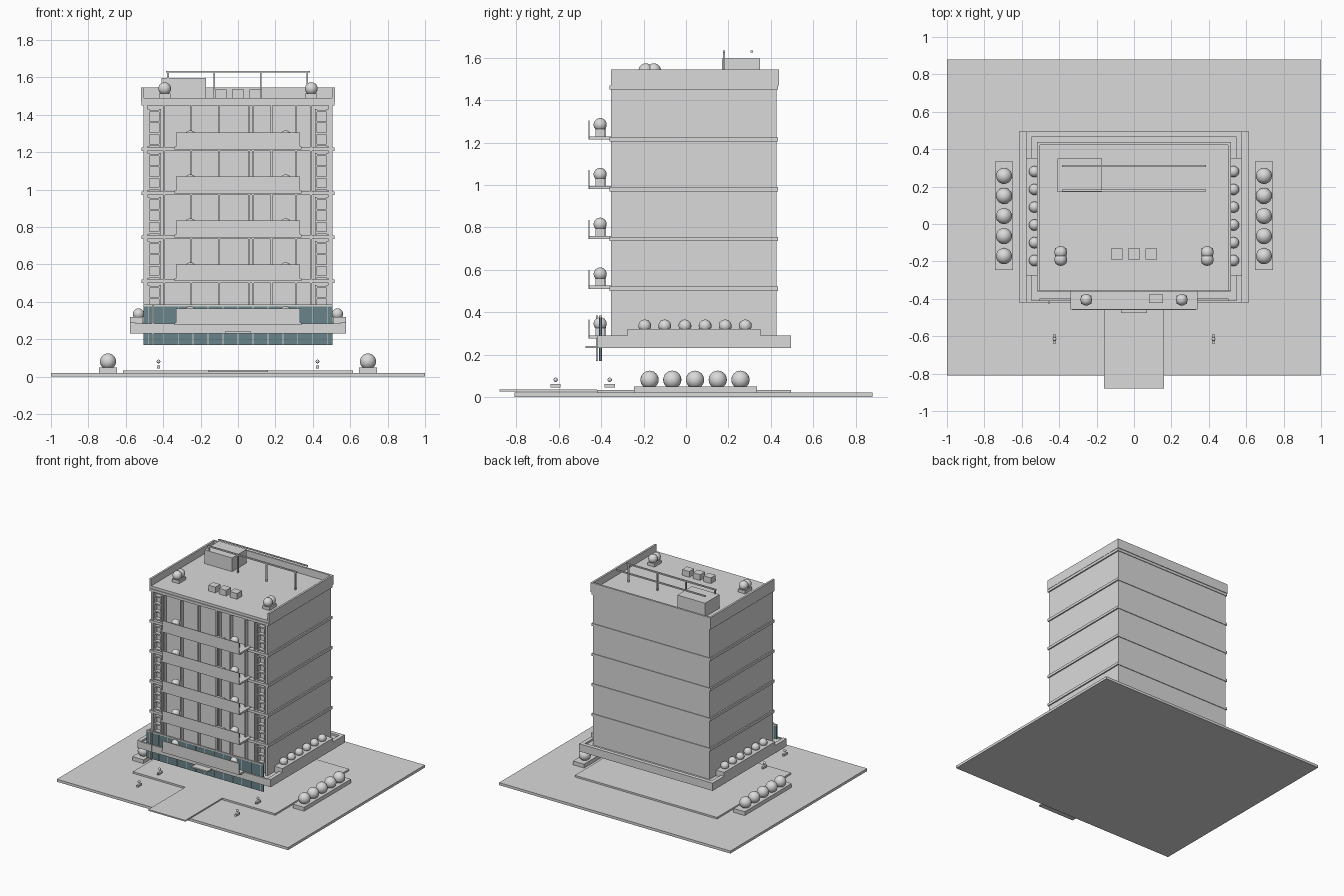
import bpy

cube = bpy.data.objects.get("Cube")
if cube:
    bpy.data.objects.remove(cube, do_unlink=True)


def make_material(name, red, green, blue):
    mat = bpy.data.materials.new(name)
    mat.use_nodes = True
    colour = (red, green, blue, 1)
    mat.diffuse_color = colour
    mat.node_tree.nodes["Principled BSDF"].inputs["Base Color"].default_value = colour
    return mat


grey = make_material("light grey", .7, .7, .7)
teal = make_material("dark teal glass", .14, .23, .25)


def box(name, x, y, z, material=grey):
    """Box from (low, high) ranges on each axis."""
    ranges = (x, y, z)
    bpy.ops.mesh.primitive_cube_add(size=1, location=[(low + high) / 2 for low, high in ranges])
    part = bpy.context.object
    part.name = name
    part.scale = [high - low for low, high in ranges]
    part.data.materials.append(material)


def ball(name, x, y, z, radius):
    bpy.ops.mesh.primitive_uv_sphere_add(
        segments=20, ring_count=12, radius=radius, location=(x, y, z))
    part = bpy.context.object
    part.name = name
    part.data.materials.append(grey)
    bpy.ops.object.shade_smooth_by_angle()


def around(centre, width):
    return (centre - width / 2, centre + width / 2)


def above(base, height):
    return (base, base + height)


def wide(half):
    return (-half, half)


def spaced(first, last, count):
    return [first + (last - first) * i / (count - 1) for i in range(count)]


# Shared dimensions
thin = .01
ground_top = .02
tower_half = .505
tower_front, tower_back = -.355, .428
wall_front = tower_front + .03
podium_half = .577
podium_front, podium_back = -.42, .495
podium_base, podium_top = .23, .275
glass_base, glass_top = .17, .375
roof_base, roof_top = .47 + 1, .49 + 1
parapet_top = roof_top + .055
storey = .235
floors = [podium_top + storey * level for level in range(5)]
mirrored = (-1, 1)

# Site: ground, paving and entrance path
box("ground", wide(1), (-.81, .88), (0, ground_top))
box("paving", wide(.615), (podium_front, podium_back), above(ground_top, .013))
box("entrance_path", wide(.16), (-.88, podium_front), above(ground_top + thin / 2, thin))

for side in mirrored:
    # Ground hedge planters
    hedge_x = side * .695
    box("ground_planter", around(hedge_x, .096), (-.245, .335), above(ground_top, .03))
    for y in spaced(-.172, .257, 5):
        ball("ground_bush", hedge_x, y, .081, .043)

    # Small path lights
    light_x = side * .425
    for y in (-.615, -.36):
        box("light_base", around(light_x, .016), around(y, .048), above(.044, .016))
        ball("light_globe", light_x, y, .081, thin)

    # Podium side rims and planters
    box("podium_side_rim", around(side * .562, .03), (podium_front, podium_back),
        above(podium_top, .015))
    box("podium_planter", around(side * .542, .07), (-.275, .352), above(podium_top, .045))
    for y in spaced(-.195, .28, 6):
        ball("podium_bush", side * .532, y, .335, .03)

# Podium slab, with rims at the back and front
box("podium_slab", wide(podium_half), (podium_front, podium_back), (podium_base, podium_top))
box("podium_back_rim", wide(podium_half), (podium_back - .03, podium_back),
    above(podium_top, .015))
box("podium_front_rim", wide(podium_half), above(podium_front, thin), above(podium_top, thin))

# Glazed screen at the entrance level
glass_y = -.404
box("entrance_glass", wide(tower_half), around(glass_y, thin), (glass_base, glass_top), teal)
box("glass_cap", wide(tower_half), around(glass_y, thin + .004), above(glass_top, thin))
for x in spaced(-.48, .48, 13):
    box("glass_mullion", around(x, .004), around(glass_y, thin + .004), (glass_base, glass_top))
box("entrance_pole", around(-.455, thin), around(podium_front, thin), (glass_base, glass_top + thin))
box("entrance_canopy", wide(.07), (-.475, glass_y), above(podium_base, thin))

# Tower: solid core with side walls projecting past the recessed front
box("tower_core", wide(tower_half - thin / 2), (wall_front, tower_back), (podium_base, roof_top))
for side in mirrored:
    box("side_wall", around(side * (tower_half - thin), thin * 2), (tower_front, tower_back),
        (podium_base, roof_top))

# Projecting band at each floor line
for z in floors[1:] + [roof_base - thin]:
    box("floor_band", wide(tower_half + thin), (tower_front - thin / 2, tower_back + thin / 2),
        around(z, thin * 2))

# Full-height front mullions
for x in (-.395, -.25, -.1, .06, .08, .18, .31, .39):
    box("front_mullion", around(x, thin), (tower_front, wall_front), (podium_top, roof_base))

for floor in floors:
    slab_top = floor + thin * 1.5
    for side in mirrored:
        # Narrow corner windows with crossbars
        window_x = side * .448
        for jamb in mirrored:
            box("window_jamb", around(window_x + jamb * .03, thin), (tower_front, wall_front),
                above(slab_top, .2))
        for z in spaced(slab_top + thin, slab_top + .19, 4):
            box("window_bar", around(window_x, .06), (tower_front, wall_front), around(z, thin))

        # Balcony planters
        bush_x, bush_y = side * .255, -.405
        box("balcony_planter", around(bush_x, .056), around(bush_y, .045), above(slab_top, .035))
        ball("balcony_bush", bush_x, bush_y, floor + .07, .031)

    # Balcony slab, solid front panel and low table
    box("balcony_slab", wide(.34), (-.457, wall_front), (floor, slab_top))
    box("balcony_front", wide(.332), around(-.457, thin / 2), above(floor, .09))
    box("balcony_table", around(.117, .075), around(-.4, .045), above(slab_top, .04))

# Roof slab with a parapet on three sides
roof_half = tower_half + thin
roof_back = tower_back + thin
box("roof_slab", wide(roof_half), (tower_front, roof_back), (roof_base, roof_top))
for side in mirrored:
    box("side_parapet", around(side * (roof_half - thin / 2), thin * 1.5),
        (tower_front, roof_back), (roof_base, parapet_top))
box("back_parapet", wide(roof_half), (roof_back - thin * 1.5, roof_back),
    (roof_base, parapet_top))

# Roof equipment
rail_height = .14
rail_front, rail_back = .18, .31
box("stair_housing", (-.41, -.17), (.17, .35), above(roof_top, .107))
for x in spaced(-.093, .093, 3):
    box("roof_unit", around(x, .062), around(-.16, .06), above(roof_top, .045))
for y in (rail_front, rail_back):
    box("pergola_rail", wide(.385), around(y, thin), around(roof_top + rail_height, thin))
for x in spaced(-.375, .37, 4):
    box("pergola_post", around(x, thin), around(rail_front, thin), above(roof_top, rail_height))

# Roof shrubs in low planters
for side in mirrored:
    shrub_x = side * .392
    box("roof_planter", around(shrub_x, .06), around(-.17, .085), above(roof_top, .025))
    for y in (-.152, -.19):
        ball("roof_bush", shrub_x, y, roof_top + .05, .034)
